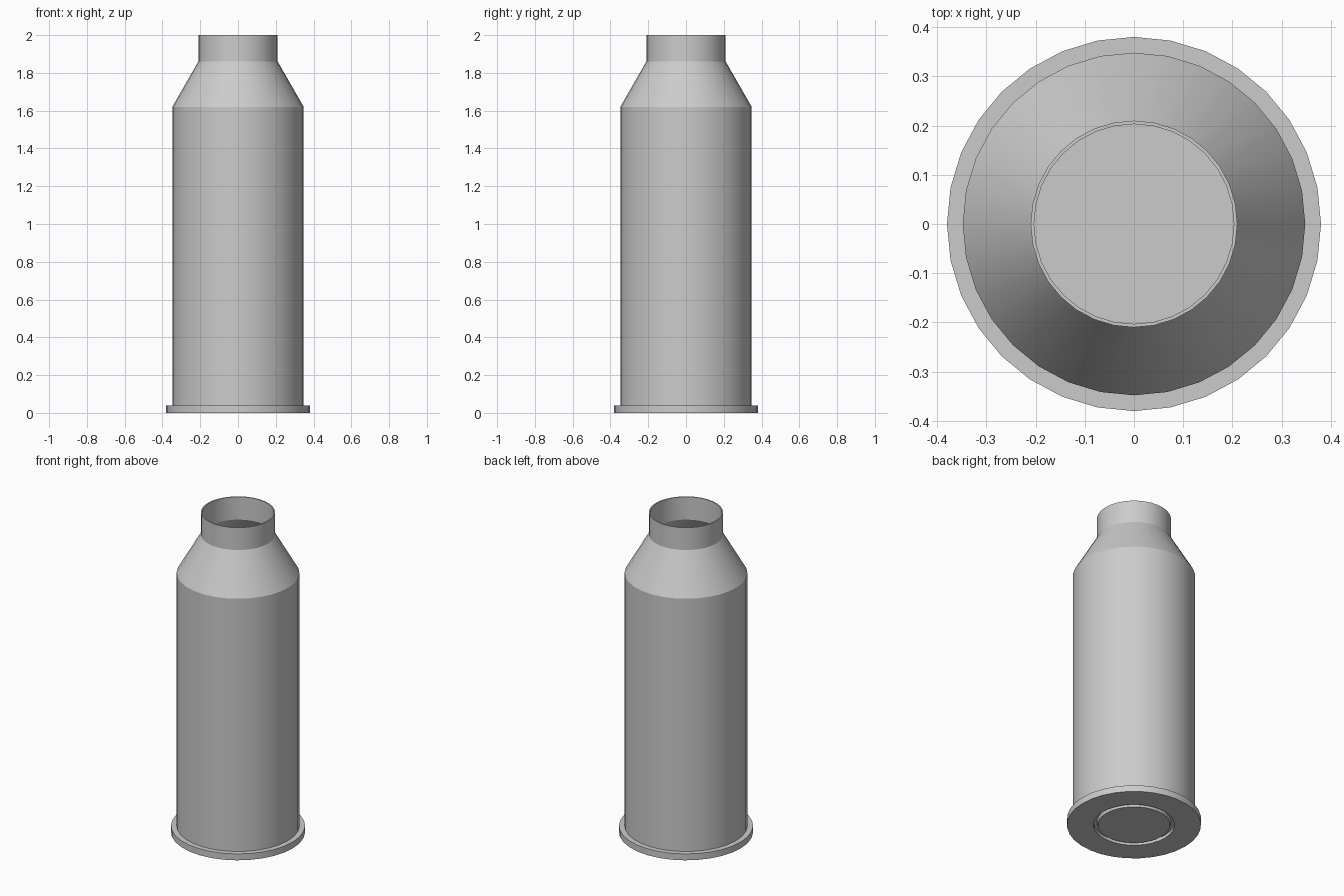
import bpy, bmesh, math

if "Cube" in bpy.data.objects:
    bpy.data.objects.remove(bpy.data.objects["Cube"])

SIDES = 32

def lathe(name, profile):
    """Revolve (radius, z) points around z; radius 0 becomes a pole."""
    bm = bmesh.new()
    rings = []
    for r, z in profile:
        if r == 0:
            rings.append([bm.verts.new((0, 0, z))] * SIDES)
        else:
            rings.append([bm.verts.new((r * math.cos(2 * math.pi * i / SIDES),
                                        r * math.sin(2 * math.pi * i / SIDES), z))
                          for i in range(SIDES)])
    for a, b in zip(rings, rings[1:]):
        for i in range(SIDES):
            j = (i + 1) % SIDES
            bm.faces.new(dict.fromkeys((a[i], a[j], b[j], b[i])))
    bmesh.ops.recalc_face_normals(bm, faces=bm.faces)
    mesh = bpy.data.meshes.new(name)
    bm.to_mesh(mesh)
    bm.free()
    obj = bpy.data.objects.new(name, mesh)
    bpy.context.collection.objects.link(obj)
    bpy.ops.object.select_all(action='DESELECT')
    obj.select_set(True)
    bpy.context.view_layer.objects.active = obj
    bpy.ops.object.shade_smooth_by_angle(angle=math.radians(25))
    return obj

# Hollow bottleneck case: base with primer groove, rim, body, shoulder, neck, inside
lathe("bottleneck_case", [
    (0, 0), (0.205, 0), (0.21, 0.02), (0.23, 0.02), (0.23, 0),  # primer and groove
    (0.38, 0), (0.38, 0.04), (0.348, 0.04),                     # rim
    (0.348, 1.62), (0.21, 1.86), (0.21, 2.0),                   # body, shoulder, neck
    (0.203, 2.0), (0.203, 1.858), (0.341, 1.618),               # mouth and inner wall
    (0.341, 0.04), (0, 0.04),                                   # inner floor
])
